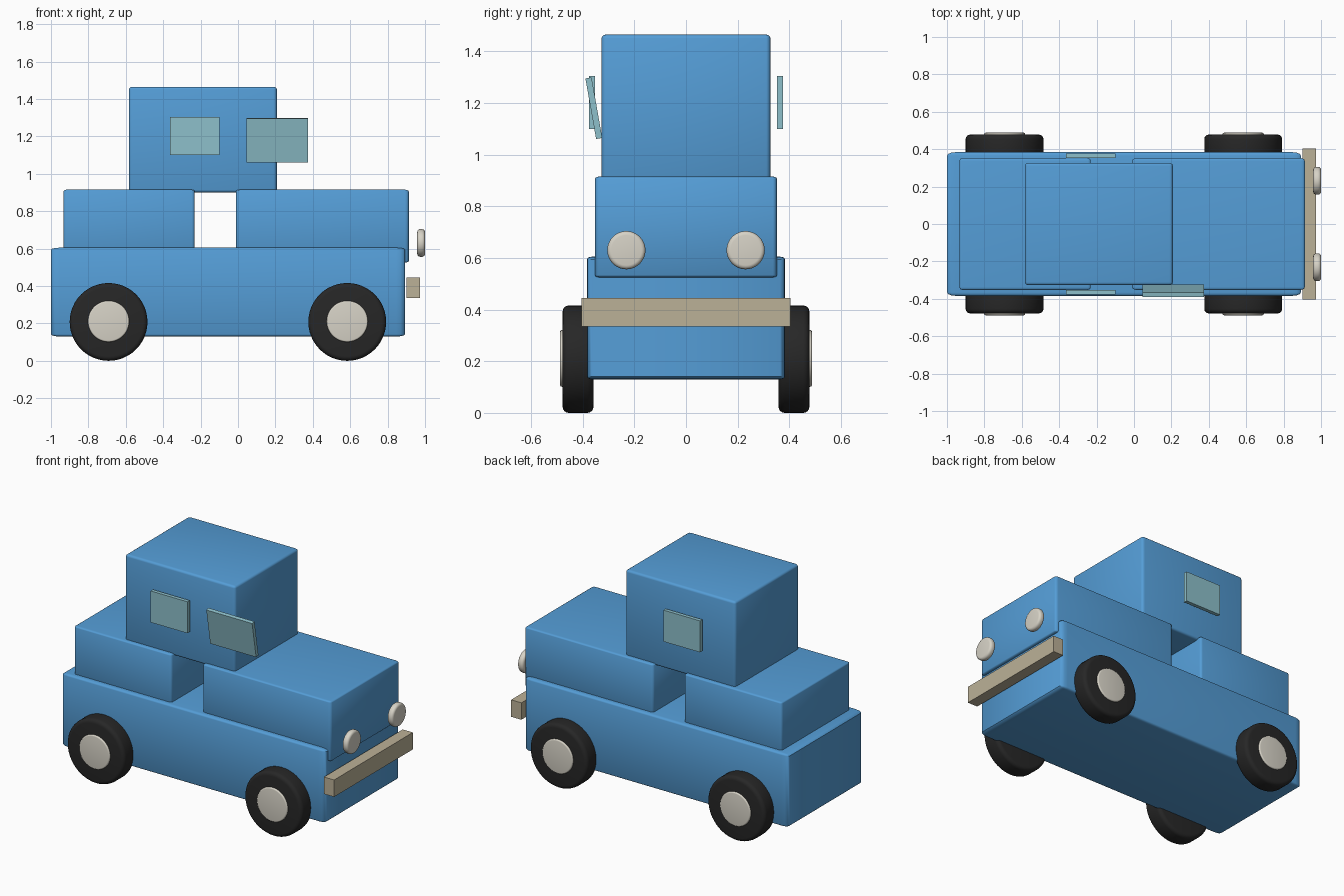
import bpy
import bmesh
import math
from mathutils import Matrix

if "Cube" in bpy.data.objects:
    bpy.data.objects.remove(bpy.data.objects["Cube"])


def material(name, rgb):
    m = bpy.data.materials.new(name)
    m.diffuse_color = (*rgb, 1)
    m.use_nodes = True
    m.node_tree.nodes["Principled BSDF"].inputs["Base Color"].default_value = m.diffuse_color
    return m


BLUE = material("blue_paint", (0.09, 0.34, 0.68))
GLASS = material("glass", (0.27, 0.53, 0.60))
RUBBER = material("rubber", (0.02, 0.02, 0.02))
CREAM = material("cream", (0.68, 0.65, 0.57))
TAN = material("tan", (0.50, 0.44, 0.31))


def finish(name, bm, mat):
    me = bpy.data.meshes.new(name)
    bm.to_mesh(me)
    bm.free()
    me.materials.append(mat)
    ob = bpy.data.objects.new(name, me)
    bpy.context.collection.objects.link(ob)
    bpy.context.view_layer.objects.active = ob
    bpy.ops.object.select_all(action='DESELECT')
    ob.select_set(True)
    bpy.ops.object.shade_smooth_by_angle(angle=math.radians(35))
    return ob


def box(name, xr, yr, zr, mat, bevel=0.0, tilt=0.0):
    """Unit cube, rounded first, then stretched to the given ranges."""
    bm = bmesh.new()
    bmesh.ops.create_cube(bm, size=1)
    if bevel:
        bmesh.ops.bevel(bm, geom=bm.edges[:], offset=bevel, segments=3,
                        profile=0.5, affect='EDGES')
    size = [r[1] - r[0] for r in (xr, yr, zr)]
    mid = [(r[0] + r[1]) / 2 for r in (xr, yr, zr)]
    bm.transform(Matrix.Translation(mid) @ Matrix.Rotation(tilt, 4, 'X')
                 @ Matrix.Diagonal((*size, 1)))
    return finish(name, bm, mat)


def disc(name, centre, radius, depth, axis, mat, bevel):
    """Cylinder along x or y with rounded rims."""
    bm = bmesh.new()
    bmesh.ops.create_cone(bm, cap_ends=True, segments=48, radius1=radius,
                          radius2=radius, depth=depth)
    rims = [e for e in bm.edges if abs(e.verts[0].co.z - e.verts[1].co.z) < 1e-6]
    bmesh.ops.bevel(bm, geom=rims, offset=bevel, segments=4, profile=0.5,
                    affect='EDGES')
    turn = Matrix.Rotation(math.pi / 2, 4, 'Y' if axis == 'x' else 'X')
    bm.transform(Matrix.Translation(centre) @ turn)
    return finish(name, bm, mat)


# Body blocks
box("lower_body", (-1.0, 0.893), (-0.384, 0.384), (0.13, 0.605), BLUE, 0.025)
box("rear_deck", (-0.933, -0.232), (-0.352, 0.352), (0.525, 0.915), BLUE, 0.022)
box("hood", (-0.01, 0.913), (-0.352, 0.352), (0.525, 0.915), BLUE, 0.022)
box("cabin", (-0.583, 0.208), (-0.327, 0.327), (0.90, 1.465), BLUE, 0.025)

# Front bumper
box("bumper", (0.90, 0.973), (-0.404, 0.404), (0.335, 0.445), TAN)

# Tilted loose pane on the front side
box("tilted_pane", (0.045, 0.374), (-0.369, -0.345), (1.061, 1.299), GLASS,
    tilt=math.radians(10))

# Mirrored parts
for side, s in (("near", -1), ("far", 1)):
    box("side_window_" + side, (-0.364, -0.10),
        sorted((s * 0.352, s * 0.376)), (1.10, 1.304), GLASS)
    disc("headlight_" + side, (0.979, s * 0.231, 0.63), 0.074, 0.042, 'x',
         CREAM, 0.016)
    for end, x in (("rear", -0.692), ("front", 0.584)):
        disc(f"tyre_{end}_{side}", (x, s * 0.418, 0.208), 0.208, 0.12, 'y',
             RUBBER, 0.024)
        disc(f"hubcap_{end}_{side}", (x, s * 0.45, 0.211), 0.11, 0.076, 'y',
             CREAM, 0.008)
